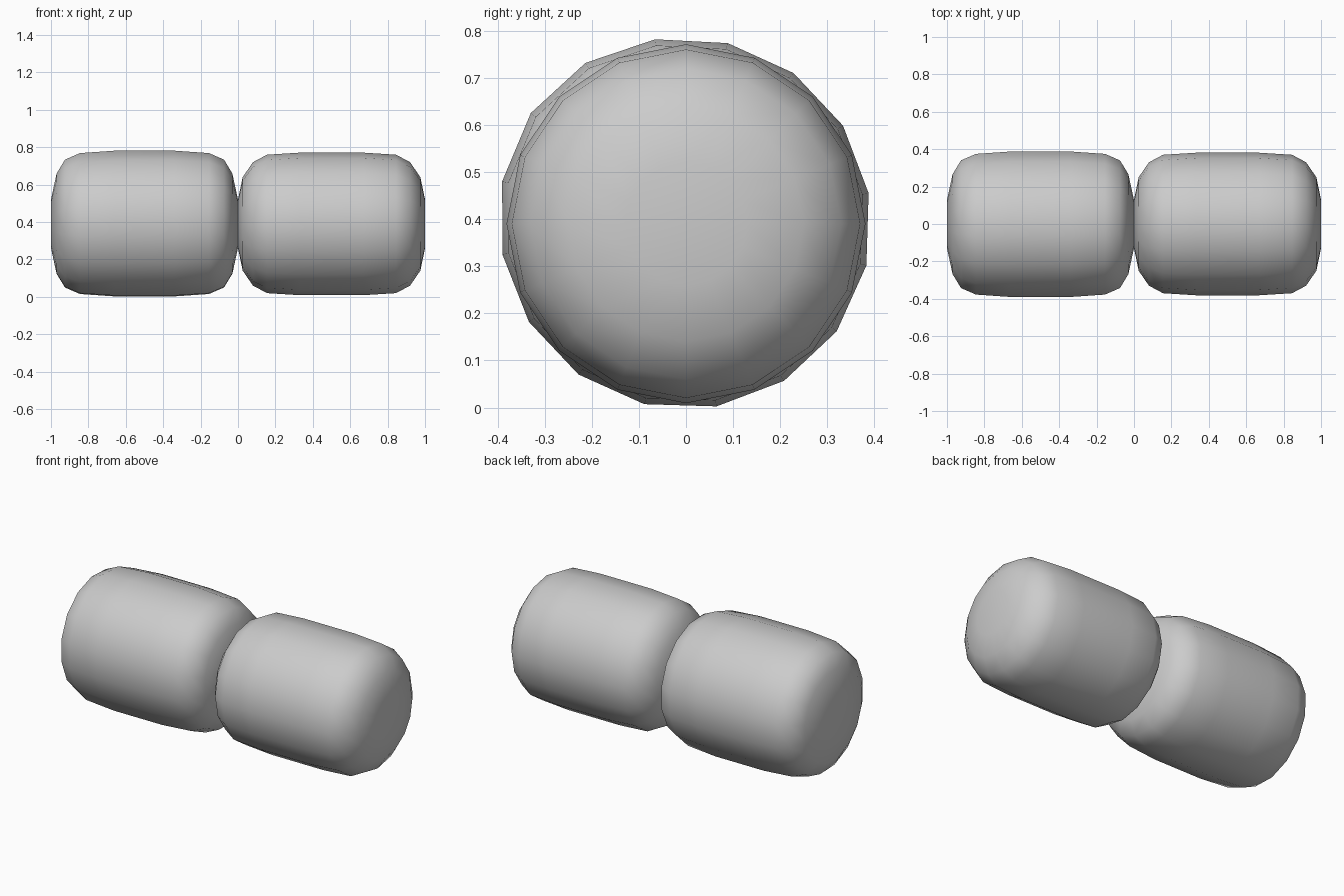
import bpy, bmesh, math

if "Cube" in bpy.data.objects:
    bpy.data.objects.remove(bpy.data.objects["Cube"])

SIDES = 16
CENTRE_Z = 0.39


def barrel(name, profile, phase, bulge=0.0):
    """Revolve (x, radius) points round a horizontal axis and cap both ends."""
    bm = bmesh.new()
    rings = []
    for x, r in profile:
        ring = []
        for i in range(SIDES):
            a = math.radians(phase) + 2 * math.pi * i / SIDES
            # slight swelling on the upper front of the barrel
            k = r * (1 + bulge * max(0, math.cos(a - math.radians(140))) ** 4)
            ring.append(bm.verts.new((x, k * math.cos(a), CENTRE_Z + k * math.sin(a))))
        rings.append(ring)
    for a, b in zip(rings, rings[1:]):
        for i in range(SIDES):
            j = (i + 1) % SIDES
            bm.faces.new((a[i], a[j], b[j], b[i]))
    bm.faces.new(rings[0])
    bm.faces.new(rings[-1])
    bmesh.ops.recalc_face_normals(bm, faces=bm.faces)
    for f in bm.faces:
        f.smooth = True
    mesh = bpy.data.meshes.new(name)
    bm.to_mesh(mesh)
    bm.free()
    ob = bpy.data.objects.new(name, mesh)
    bpy.context.collection.objects.link(ob)
    return ob


# Half profile as (distance from the middle, radius), mirrored for both ends
def mirrored(half, cx):
    return [(cx - d, r) for d, r in half] + [(cx + d, r) for d, r in reversed(half)]


left_half = [(0.5, 0.13), (0.47, 0.27), (0.425, 0.345), (0.345, 0.38), (0.16, 0.393)]
right_half = [(0.5, 0.13), (0.475, 0.25), (0.42, 0.33), (0.345, 0.37), (0.17, 0.381)]

barrel("left_barrel", mirrored(left_half, -0.5), 9.5, 0.03)
barrel("right_barrel", mirrored(right_half, 0.5), 0)
